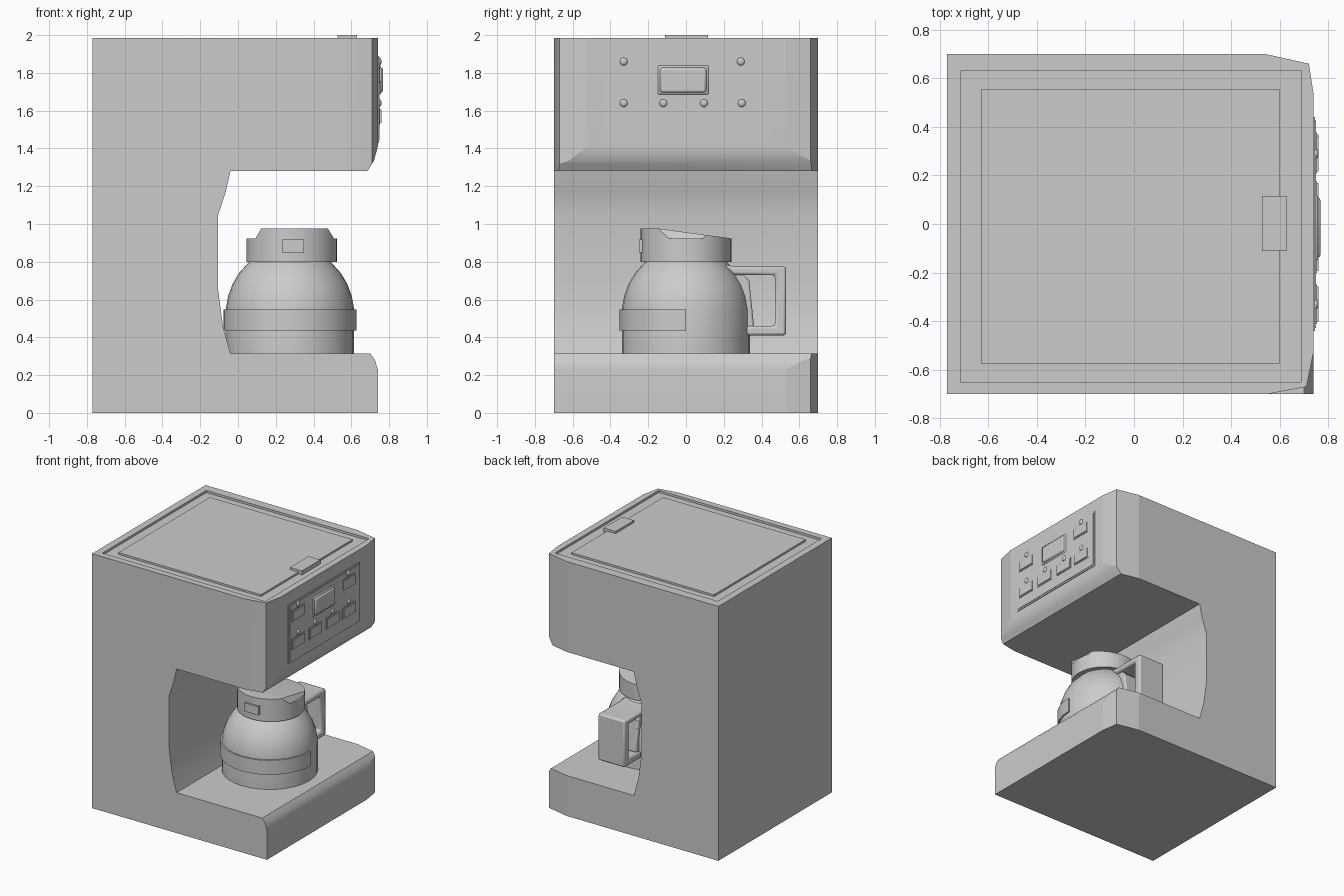
import bpy, bmesh, math
from mathutils import Vector, Matrix

if "Cube" in bpy.data.objects:
    bpy.data.objects.remove(bpy.data.objects["Cube"])


def finish(name, bm, angle=35, bevel=0.0):
    bmesh.ops.remove_doubles(bm, verts=bm.verts, dist=1e-5)
    bmesh.ops.recalc_face_normals(bm, faces=bm.faces)
    me = bpy.data.meshes.new(name)
    bm.to_mesh(me)
    bm.free()
    ob = bpy.data.objects.new(name, me)
    bpy.context.collection.objects.link(ob)
    if bevel:
        m = ob.modifiers.new("soft_edges", 'BEVEL')
        m.width, m.segments = bevel, 2
        m.limit_method, m.angle_limit = 'ANGLE', math.radians(40)
    shade(ob, angle)
    return ob


def shade(ob, angle):
    bpy.ops.object.select_all(action='DESELECT')
    ob.select_set(True)
    bpy.context.view_layer.objects.active = ob
    bpy.ops.object.shade_smooth_by_angle(angle=math.radians(angle))


def prism(name, pts, axis, lo, hi, **kw):
    """Extrude a 2D outline along an axis (remaining axes in x, y, z order)."""
    bm = bmesh.new()
    vs = []
    for p in pts:
        c = list(p)
        c.insert('xyz'.index(axis), lo)
        vs.append(bm.verts.new(c))
    f = bm.faces.new(vs)
    d = Vector([hi - lo if a == axis else 0 for a in 'xyz'])
    new = bmesh.ops.extrude_face_region(bm, geom=[f], use_keep_orig=True)['geom']
    bmesh.ops.translate(bm, vec=d, verts=[v for v in new if isinstance(v, bmesh.types.BMVert)])
    return finish(name, bm, **kw)


def box(name, x, y, z, **kw):
    return prism(name, [(x[0], y[0]), (x[1], y[0]), (x[1], y[1]), (x[0], y[1])], 'z', *z, **kw)


def lathe(name, pts, cx, a0=0.0, sweep=2 * math.pi, steps=32, closed=False):
    """Spin (radius, z) points around a vertical axis at x = cx."""
    bm = bmesh.new()
    vs = [bm.verts.new((cx + r * math.cos(a0), r * math.sin(a0), z)) for r, z in pts]
    es = [bm.edges.new(p) for p in zip(vs, vs[1:])]
    geom = vs + es
    if closed:
        es.append(bm.edges.new((vs[-1], vs[0])))
        geom = vs + es + [bm.faces.new(vs)]
    bmesh.ops.spin(bm, geom=geom, cent=(cx, 0, 0), axis=(0, 0, 1), angle=sweep, steps=steps)
    return finish(name, bm)


# Housing: C-shaped side profile
housing = prism("housing", [
    (-.77, 0), (.74, 0), (.74, .23), (.725, .28), (.70, .315), (-.04, .315),
    (-.08, .46), (-.105, .65), (-.105, 1.05), (-.065, 1.17), (-.04, 1.28),
    (.685, 1.28), (.72, 1.335), (.74, 1.41), (.74, 1.985), (-.77, 1.985)], 'y', -.70, .70)

# Cutters: rounded front corners and lid recess
cutters = [
    prism("corner_cutter_rear", [(.495, .71), (.72, .66), (.742, .517), (.9, .517),
                                 (.9, .9), (.495, .9)], 'z', -.1, 2.1),
    prism("corner_cutter_front", [(.497, -.71), (.71, -.67), (.743, -.509), (.9, -.509),
                                  (.9, -.9), (.497, -.9)], 'z', 1.1, 2.1),
    box("lid_recess_cutter", (-.715, .69), (-.65, .63), (1.968, 2.1)),
]
for c in cutters:
    m = housing.modifiers.new("cut", 'BOOLEAN')
    m.operation, m.solver, m.object = 'DIFFERENCE', 'EXACT', c
    bpy.context.view_layer.objects.active = housing
    bpy.ops.object.modifier_apply(modifier=m.name)
    bpy.data.objects.remove(c)
shade(housing, 32)
housing.modifiers.new("flat_sides", 'WEIGHTED_NORMAL').keep_sharp = True

# Top lid and its tab
box("lid_panel", (-.63, .60), (-.575, .555), (1.95, 1.983))
box("lid_tab", (.527, .63), (-.112, .116), (1.96, 2.0))

# Control panel
box("control_panel", (.73, .746), (-.44, .44), (1.43, 1.89))
box("control_panel_face", (.73, .75), (-.428, .428), (1.442, 1.878))
box("display_frame", (.74, .757), (-.15, .12), (1.685, 1.84), bevel=.012)
box("display", (.74, .768), (-.138, .108), (1.695, 1.828), bevel=.012)
buttons = [(-.33, 1.79), (.29, 1.79)] + [(y, 1.57) for y in (-.33, -.12, .095, .295)]
for i, (y, z) in enumerate(buttons, 1):
    box(f"button_frame_{i}", (.74, .753), (y - .082, y + .082), (z - .045, z + .045))
    box(f"button_{i}", (.74, .759), (y - .073, y + .073), (z - .036, z + .036))
    bm = bmesh.new()
    bmesh.ops.create_uvsphere(bm, u_segments=16, v_segments=8, radius=.021)
    bmesh.ops.transform(bm, matrix=Matrix.Translation((.748, y, z + .07)) @
                        Matrix.Diagonal((.6, 1, 1, 1)), verts=bm.verts)
    finish(f"indicator_{i}", bm, 60)

# Carafe body and front half-band
CX = .275
lathe("carafe", [(0, .315), (.34, .315), (.34, .55), (.327, .62), (.305, .68),
                 (.27, .74), (.225, .79), (.20, .81), (0, .81)], CX)
lathe("carafe_band", [(.33, .435), (.352, .435), (.352, .548), (.33, .548)], CX,
      a0=math.pi, sweep=math.pi, steps=16, closed=True)

# Carafe collar and wedge-shaped lid
LX = .285
lathe("carafe_collar", [(0, .80), (.24, .80), (.24, .922), (0, .922)], LX)
bm = bmesh.new()
bmesh.ops.create_cone(bm, cap_ends=True, segments=32, radius1=.24, radius2=.24, depth=.065,
                      matrix=Matrix.Translation((LX, 0, .9425)))
cuts = [((LX, -.14, .975), (0, .05, .37)),
        ((LX - .195, 0, .92), (-.05, 0, .03)),
        ((LX + .225, 0, .92), (.05, 0, .03))]
for co, no in cuts:
    cut = bmesh.ops.bisect_plane(bm, geom=bm.verts[:] + bm.edges[:] + bm.faces[:],
                                 plane_co=co, plane_no=no, clear_outer=True)['geom_cut']
    bmesh.ops.contextual_create(bm, geom=[e for e in cut if isinstance(e, bmesh.types.BMEdge)])
finish("carafe_lid", bm, 30)
box("lid_button", (.232, .35), (-.25, -.2), (.85, .918))

# Carafe handle
prism("carafe_handle", [(.20, .785), (.26, .775), (.53, .775), (.53, .41), (.32, .41),
                        (.32, .46), (.47, .46), (.47, .73), (.25, .73)], 'x', .16, .39, bevel=.014)
prism("handle_mount", [(.24, .75), (.29, .745), (.335, .70), (.36, .46), (.32, .43)],
      'x', .18, .37, bevel=.01)
